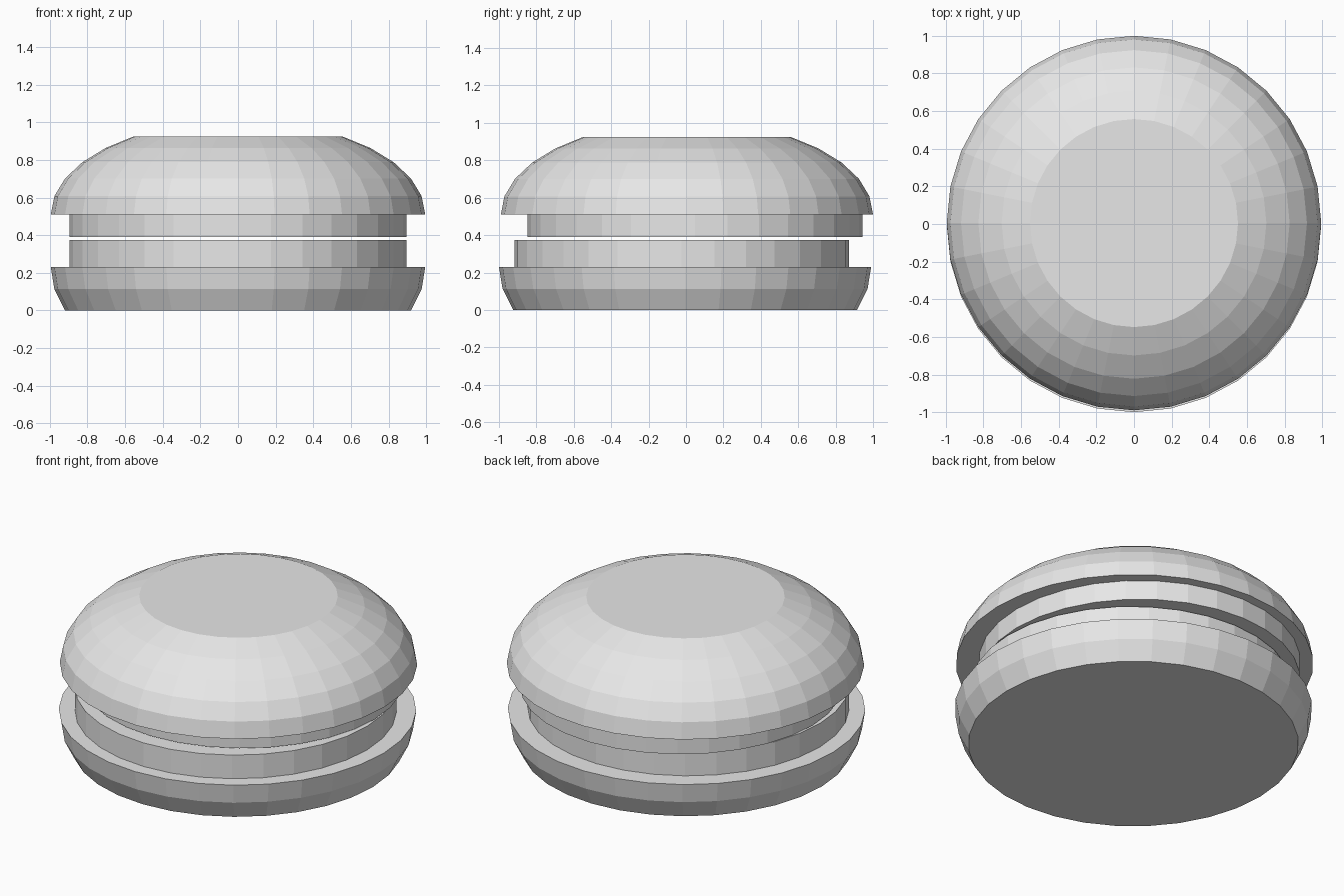
import bpy, bmesh, math

if "Cube" in bpy.data.objects:
    bpy.data.objects.remove(bpy.data.objects["Cube"])

SIDES = 32
R = 0.995

grey = bpy.data.materials.new("plain grey")
grey.diffuse_color = (0.8, 0.8, 0.8, 1)
grey.use_nodes = True
grey.node_tree.nodes["Principled BSDF"].inputs["Base Color"].default_value = grey.diffuse_color


def lathe(name, rings, y):
    """Closed solid of stacked (radius, z) rings, listed bottom to top."""
    bm = bmesh.new()
    loops = []
    for r, z in rings:
        angles = [2 * math.pi * i / SIDES for i in range(SIDES)]
        loops.append([bm.verts.new((r * math.cos(a), r * math.sin(a), z)) for a in angles])
    for low, high in zip(loops, loops[1:]):
        for i in range(SIDES):
            j = (i + 1) % SIDES
            bm.faces.new((low[i], low[j], high[j], high[i]))
    bm.faces.new(loops[0][::-1])
    bm.faces.new(loops[-1])
    mesh = bpy.data.meshes.new(name)
    bm.to_mesh(mesh)
    bm.free()
    mesh.materials.append(grey)
    obj = bpy.data.objects.new(name, mesh)
    obj.location.y = y
    bpy.context.collection.objects.link(obj)


def dome(z0, height, steps):
    """Rings of a squashed sphere, 11.25 degrees apart."""
    angles = [math.radians(11.25 * s) for s in steps]
    return [(R * math.cos(a), z0 + height * math.sin(a)) for a in angles]


# Bottom bun: shallow bowl with a flat base
lathe("bottom_bun", dome(0.23, 0.60, (-2, -1, 0)), -0.005)
# Two offset discs with a thin gap between them
lathe("lower_filling", [(0.895, 0.23), (0.895, 0.375)], -0.023)
lathe("upper_filling", [(0.895, 0.39), (0.895, 0.51)], 0.048)
# Top bun: dome with its crown cut flat
lathe("top_bun", dome(0.51, 0.50, range(6)), 0.005)
